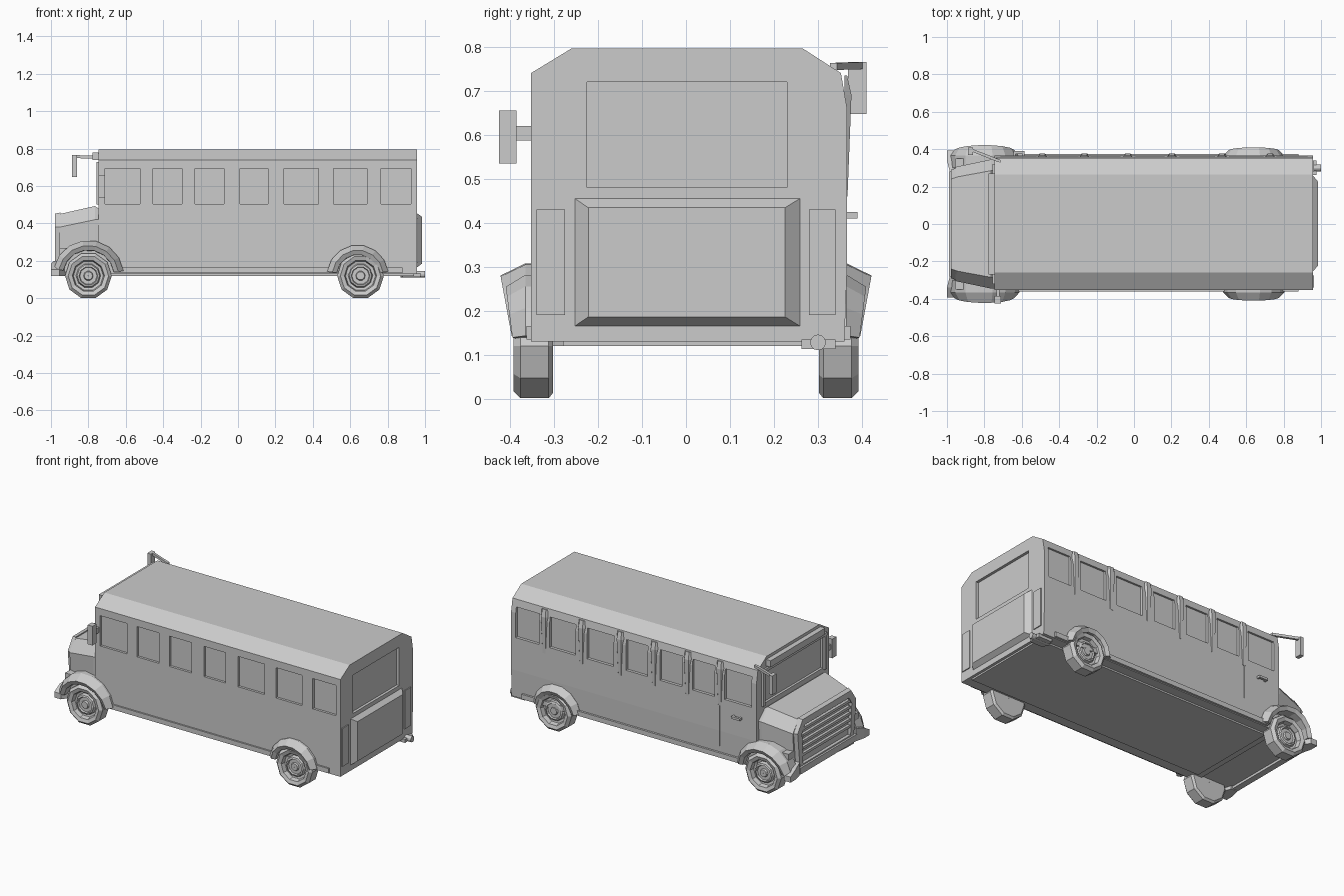
import bpy, bmesh, math
from mathutils import Vector

if "Cube" in bpy.data.objects:
    bpy.data.objects.remove(bpy.data.objects["Cube"])


def make(name, verts, faces):
    me = bpy.data.meshes.new(name)
    bm = bmesh.new()
    vs = [bm.verts.new(v) for v in verts]
    for f in faces:
        bm.faces.new([vs[i] for i in f])
    bmesh.ops.recalc_face_normals(bm, faces=bm.faces)
    bm.to_mesh(me)
    bm.free()
    ob = bpy.data.objects.new(name, me)
    bpy.context.collection.objects.link(ob)
    return ob


def loft(name, rings, closed=False):
    """Skin equal-length rings; cap the ends unless the loft is closed."""
    n, m = len(rings[0]), len(rings)
    verts = [v for r in rings for v in r]
    faces = []
    for i in range(m if closed else m - 1):
        j = (i + 1) % m
        for k in range(n):
            l = (k + 1) % n
            faces.append((i * n + k, i * n + l, j * n + l, j * n + k))
    if not closed:
        faces += [tuple(range(n)), tuple(range((m - 1) * n, m * n))]
    return make(name, verts, faces)


def boxes(name, specs):
    """One object of separate boxes given as x0, x1, y0, y1, z0, z1."""
    verts, faces = [], []
    for x0, x1, y0, y1, z0, z1 in specs:
        b = len(verts)
        verts += [(x, y, z) for x in (x0, x1) for y in (y0, y1) for z in (z0, z1)]
        faces += [tuple(b + i for i in f) for f in
                  ((0, 1, 3, 2), (4, 6, 7, 5), (0, 4, 5, 1), (2, 3, 7, 6), (0, 2, 6, 4), (1, 5, 7, 3))]
    return make(name, verts, faces)


def inset_front(ob, direction, steps):
    """Inset the face pointing along direction; steps are (width, depth)."""
    bm = bmesh.new()
    bm.from_mesh(ob.data)
    face = max(bm.faces, key=lambda f: f.normal.dot(Vector(direction)))
    for w, d in steps:
        if w:
            bmesh.ops.inset_region(bm, faces=[face], thickness=w)
        if d:
            new = bmesh.ops.extrude_discrete_faces(bm, faces=[face])["faces"][0]
            bmesh.ops.translate(bm, verts=new.verts, vec=Vector(direction) * d)
            face = new
    bm.to_mesh(ob.data)
    bm.free()


# Passenger body, extruded along x
section = [(-.352, .13), (.36, .13), (.366, .30), (.366, .66), (.352, .74),
           (.265, .796), (-.26, .796), (-.352, .74)]
body = loft("bus_body", [[(x, y, z) for y, z in section] for x in (-.745, .957)])

# Recesses: side windows, windscreen, rear window, door seam
cuts = []
for x0, x1 in ((-.71, -.525), (-.455, -.30), (-.23, -.075), (.01, .16),
               (.245, .43), (.51, .69), (.765, .925)):
    cuts.append((x0, x1, -.40, -.337, .505, .695))
    cuts.append((x0, x1, .348, .40, .505, .695))
cuts += [(-.80, -.73, -.29, .29, .51, .71), (.94, 1.0, -.225, .23, .48, .72),
         (-.494, -.488, .361, .40, .15, .715)]
cutter = boxes("window_cutter", cuts)
cutter.hide_render = True
mod = body.modifiers.new("windows", "BOOLEAN")
mod.object, mod.operation, mod.solver = cutter, "DIFFERENCE", "EXACT"
bpy.context.view_layer.objects.active = body
bpy.ops.object.modifier_apply(modifier=mod.name)
bpy.data.objects.remove(cutter)

# Slightly proud pillars on the door side
for i, x in enumerate((-.49, -.265, -.033, .203, .47, .728)):
    loft(f"window_pillar_{i + 1}", [[(x - w, .36, z), (x + w, .36, z), (x + w * .6, y, z), (x - w * .6, y, z)]
                                    for z, w, y in ((.46, .015, .367), (.69, .025, .376), (.735, .02, .366))])

# Bonnet and nose
def nose_ring(x, yb, ym, yt, zm, zt):
    return [(x, -yb, .14), (x, yb, .14), (x, ym, zm), (x, yt, zt), (x, -yt, zt), (x, -ym, zm)]

loft("bonnet", [nose_ring(-.955, .29, .305, .25, .38, .45),
                nose_ring(-.765, .335, .345, .285, .42, .493),
                nose_ring(-.74, .335, .345, .285, .42, .475)])

# Grille surround with a recessed centre and slats
grille = loft("grille_surround", [nose_ring(-.978, .265, .29, .24, .38, .452),
                                  nose_ring(-.95, .275, .30, .25, .38, .458)])
inset_front(grille, (-1, 0, 0), [(.03, 0), (.015, -.02)])
boxes("grille_slats", [(-.975, -.95, -.235, .235, z, z + .016) for z in (.22, .26, .30, .34, .38)])

# Front bumper bar and end pieces
boxes("front_bumper", [(-.99, -.95, -.28, .28, .125, .165)])
for s, side in ((-1, "right"), (1, "left")):
    loft(f"bumper_end_{side}", [[(x0, s * y, .12), (x1, s * y, .12), (x1, s * y, zt), (x0, s * y, zt)]
                                for y, x0, x1, zt in ((.28, -.985, -.94, .20), (.34, -1.0, -.92, .185),
                                                      (.392, -1.0, -.955, .155))])
    # Nose side between grille and fender
    boxes(f"nose_side_{side}", [(-.955, -.70, min(s * .28, s * .35), max(s * .28, s * .35), .14, .27)])


# Wheels: ten-sided lathe with stepped hub
hub = [(.001, .378), (.022, .378), (.026, .368), (.046, .368), (.05, .378), (.06, .374), (.066, .355),
       (.08, .358), (.086, .385), (.108, .392), (.125, .376), (.125, .312), (.112, .302), (.001, .302)]

def wheel(name, cx, s):
    rings = []
    for i in range(10):
        a = math.radians(36 * i + 18 - 90)
        rings.append([(cx + r * math.cos(a), s * y, .12 + r * math.sin(a)) for r, y in hub])
    return loft(name, rings, closed=True)


# Fenders: flared arches
def fender(name, cx, s, rad, lip, a0, a1):
    rings = []
    for i in range(8):
        a = math.radians(a0 + (a1 - a0) * i / 7)
        c, sn = math.cos(a), max(0, math.sin(a))
        flare = .392 + (lip - .392) * sn
        prof = [(rad, .30), (rad, .365), (rad - .028, flare), (rad - .052, flare - .012), (rad - .055, .30)]
        rings.append([(cx + r * c, s * y, .12 + r * math.sin(a)) for r, y in prof])
    return loft(name, rings)


for s, side in ((-1, "right"), (1, "left")):
    wheel(f"front_wheel_{side}", -.80, s)
    wheel(f"rear_wheel_{side}", .655, s)
    fender(f"front_fender_{side}", -.80, s, .19, .422, 8, 168)
    fender(f"rear_fender_{side}", .64, s, .165, .41, 8, 172)

# Rocker strips and rear corner trim
boxes("rocker_strips", [(-.66, .88, -.362, -.34, .135, .165), (-.66, .88, .34, .374, .135, .165)])
boxes("underframe", [(-.70, .94, -.28, .30, .12, .135)])

# Rear engine panel with chamfered edge, lamp panels
loft("rear_panel", [[(x, y0, z0), (x, y1, z0), (x, y1, z1), (x, y0, z1)]
                    for x, y0, y1, z0, z1 in ((.95, -.26, .267, .16, .46), (.985, -.222, .225, .186, .434))])
boxes("rear_lamps", [(.95, .963, -.34, -.275, .19, .43), (.95, .963, .28, .34, .19, .43)])

# Exhaust pipe and bracket
bpy.ops.mesh.primitive_cylinder_add(vertices=12, radius=.018, depth=.13,
                                    location=(.935, .30, .128), rotation=(0, math.pi / 2, 0))
bpy.context.object.name = "exhaust_pipe"
boxes("exhaust_bracket", [(.88, .975, .262, .34, .113, .135)])

# Sun visor bar and centre post of the windscreen
boxes("visor_bar", [(-.777, -.74, -.27, .27, .738, .778)])
boxes("windscreen_frame", [(-.757, -.74, -.32, .32, .71, .728), (-.757, -.74, -.315, -.295, .50, .71),
                           (-.757, -.74, .295, .315, .50, .71)])

# Mirrors
boxes("right_mirror", [(-.745, -.712, -.425, -.385, .535, .655), (-.735, -.718, -.39, -.345, .587, .62)])
boxes("left_mirror", [(-.887, -.862, .368, .41, .647, .765)])
loft("left_mirror_arm", [[(x, y - .008, z - .008), (x, y + .008, z - .008), (x, y + .008, z + .008),
                          (x, y - .008, z + .008)] for x, y, z in ((-.88, .40, .757), (-.715, .335, .755))])

# Door handle
boxes("door_handle", [(-.645, -.585, .375, .39, .41, .424), (-.645, -.633, .36, .376, .41, .424),
                      (-.597, -.585, .36, .376, .41, .424)])
